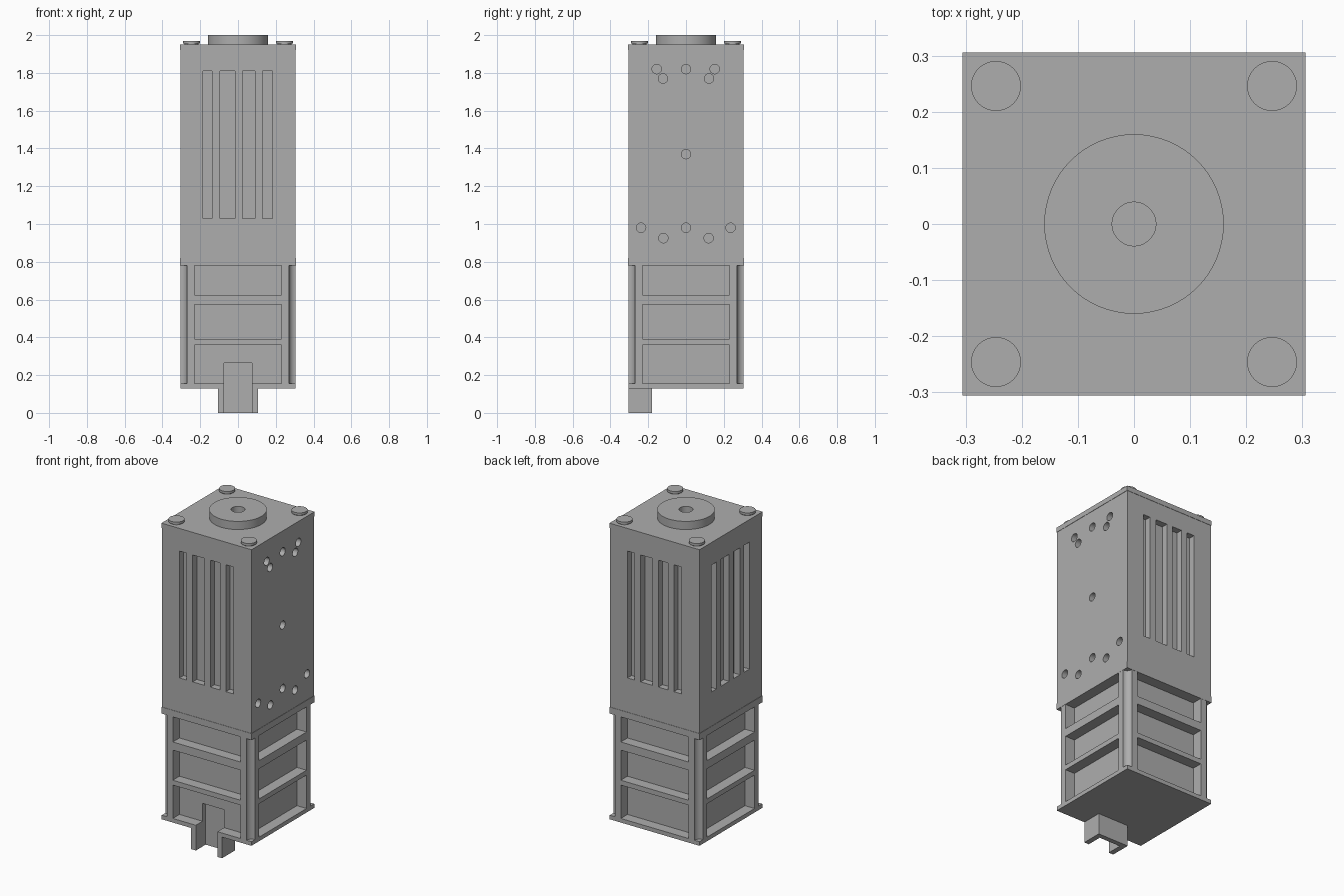
import bpy, bmesh
from math import pi
from mathutils import Matrix, Vector

cube = bpy.data.objects.get("Cube")
if cube:
    bpy.data.objects.remove(cube, do_unlink=True)

GREY = (0.42, 0.42, 0.42, 1)
metal = bpy.data.materials.new("plain grey")
metal.use_nodes = True
metal.diffuse_color = GREY
metal.node_tree.nodes["Principled BSDF"].inputs["Base Color"].default_value = GREY

HALF = 0.305


def add_box(bm, lo, hi, turn=0.0):
    """Box between two corners, turned about the z axis."""
    lo, hi = Vector(lo), Vector(hi)
    place = Matrix.Translation((lo + hi) / 2) @ Matrix.Diagonal((*(hi - lo), 1))
    bmesh.ops.create_cube(bm, size=1, matrix=Matrix.Rotation(turn, 4, 'Z') @ place)


def add_rod(bm, centre, radius, depth, tilt=Matrix(), sides=48):
    bmesh.ops.create_cone(bm, cap_ends=True, segments=sides, radius1=radius, radius2=radius,
                          depth=depth, matrix=Matrix.Translation(centre) @ tilt)


def finish(name, bm):
    mesh = bpy.data.meshes.new(name)
    bm.to_mesh(mesh)
    bm.free()
    mesh.materials.append(metal)
    obj = bpy.data.objects.new(name, mesh)
    bpy.context.collection.objects.link(obj)
    return obj


def box(name, lo, hi):
    bm = bmesh.new()
    add_box(bm, lo, hi)
    return finish(name, bm)


def cut(obj, bm):
    """Subtract the cutter shapes from the part and drop the cutter."""
    cutter = finish("cutter", bm)
    cutter.hide_render = True
    mod = obj.modifiers.new("cut", 'BOOLEAN')
    mod.operation, mod.solver, mod.object = 'DIFFERENCE', 'EXACT', cutter
    graph = bpy.context.evaluated_depsgraph_get()
    mesh = bpy.data.meshes.new_from_object(obj.evaluated_get(graph))
    obj.modifiers.clear()
    obj.data = mesh
    bpy.data.objects.remove(cutter, do_unlink=True)


def smooth(obj):
    bpy.ops.object.select_all(action='DESELECT')
    obj.select_set(True)
    bpy.context.view_layer.objects.active = obj
    bpy.ops.object.shade_smooth_by_angle(angle=pi / 6)


# Upper housing between two thin plates
housing = box("upper_housing", (-0.304, -0.304, 0.82), (0.304, 0.304, 1.92))
box("top_plate", (-0.306, -0.306, 1.92), (0.306, 0.306, 1.95))
box("middle_plate", (-0.306, -0.306, 0.78), (0.306, 0.306, 0.82))

# Vent slots on front, back and one side
bm = bmesh.new()
for turn in (0, pi, -pi / 2):
    for x0, x1 in ((-0.185, -0.138), (-0.095, -0.015), (0.025, 0.09), (0.13, 0.182)):
        add_box(bm, (x0, -0.35, 1.03), (x1, -0.264, 1.81), turn)
# Screw holes on the other side
sideways = Matrix.Rotation(pi / 2, 4, 'Y')
for ys, z in (((-0.155, 0, 0.152), 1.82), ((-0.122, 0.122), 1.77), ((0,), 1.37),
              ((-0.238, 0, 0.236), 0.98), ((-0.12, 0.12), 0.925)):
    for y in ys:
        add_rod(bm, (0.304, y, z), 0.025, 0.08, sideways, 24)
cut(housing, bm)
smooth(housing)

# Lower frame with recessed panels and hollow corners
frame = box("lower_frame", (-HALF, -HALF, 0.155), (HALF, HALF, 0.78))
bm = bmesh.new()
for i in range(4):
    for z0, z1 in ((0.14, 0.36), (0.39, 0.575), (0.625, 0.79)):
        add_box(bm, (-0.23, -0.35, z0), (0.23, -0.24, z1), i * pi / 2)
for sx in (-1, 1):
    for sy in (-1, 1):
        add_rod(bm, (sx * HALF, sy * HALF, 0.47), 0.035, 0.8)
cut(frame, bm)

# Base plate and foot bracket
base = box("base_plate", (-HALF, -HALF, 0.13), (HALF, HALF, 0.155))
foot = box("foot_bracket", (-0.105, -HALF, 0), (0.105, -0.18, 0.13))

# Channel running up the front through foot, base and frame
for part in (frame, base, foot):
    bm = bmesh.new()
    add_box(bm, (-0.073, -0.4, -0.05), (0.073, -0.21, 0.265))
    cut(part, bm)
smooth(frame)

# Central hub with a bore
bm = bmesh.new()
add_rod(bm, (0, 0, 1.97), 0.16, 0.06, sides=64)
hub = finish("hub", bm)
bm = bmesh.new()
add_rod(bm, (0, 0, 2.0), 0.039, 0.09)
cut(hub, bm)
smooth(hub)

# Corner bolts
for side, sx in (("left", 1), ("right", -1)):
    for end, sy in (("front", -1), ("back", 1)):
        bm = bmesh.new()
        add_rod(bm, (sx * 0.246, sy * 0.246, 1.95), 0.037, 0.02, sides=32)
        add_rod(bm, (sx * 0.246, sy * 0.246, 1.9625), 0.0445, 0.015, sides=32)
        smooth(finish(f"{end}_{side}_bolt", bm))
